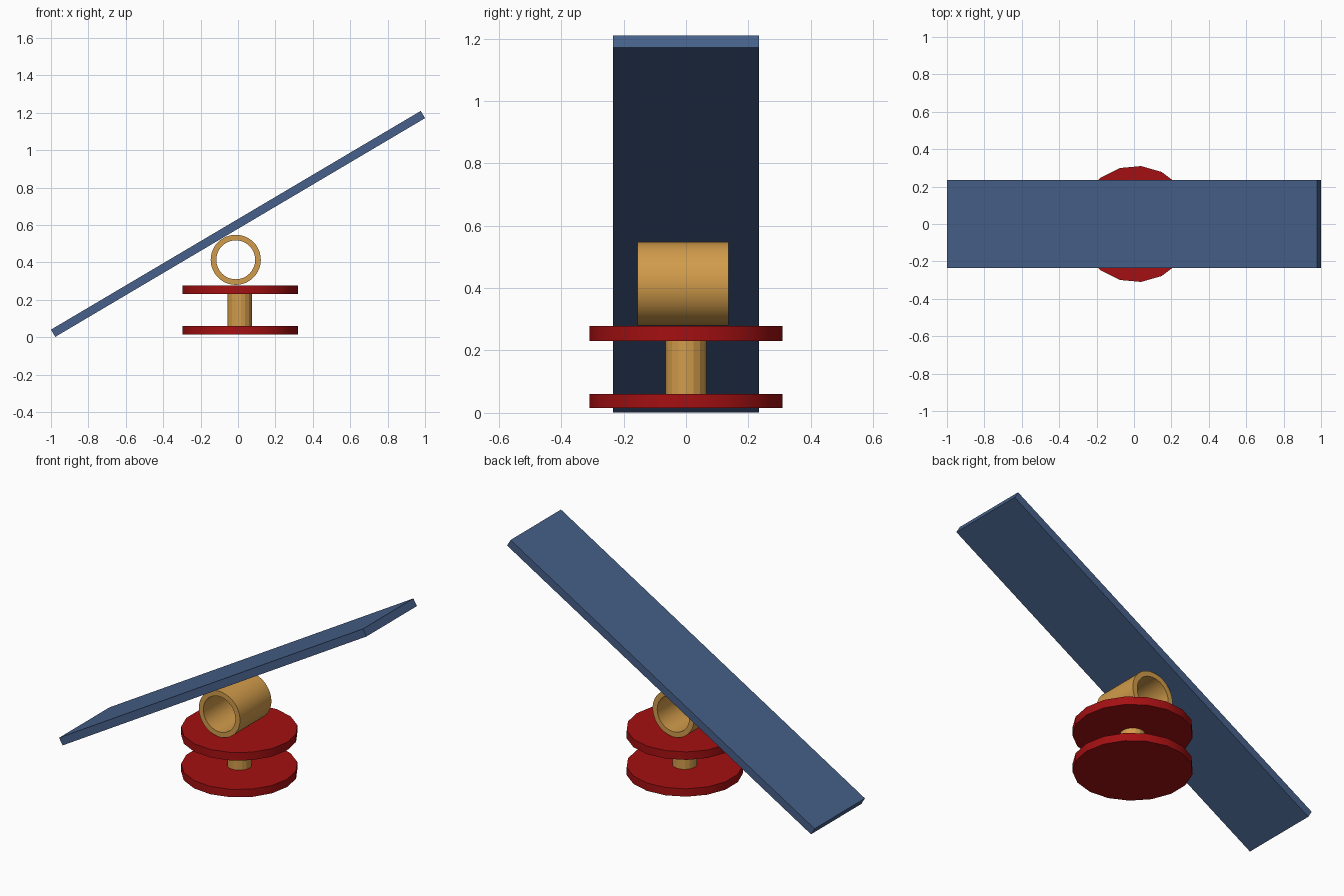
import bpy, bmesh, math
from mathutils import Vector

if "Cube" in bpy.data.objects:
    bpy.data.objects.remove(bpy.data.objects["Cube"])


def material(name, rgb):
    m = bpy.data.materials.new(name)
    m.diffuse_color = (*rgb, 1)
    m.use_nodes = True
    m.node_tree.nodes["Principled BSDF"].inputs["Base Color"].default_value = m.diffuse_color
    return m


blue = material("board blue", (0.062, 0.118, 0.255))
red = material("disc red", (0.37, 0.005, 0.006))
wood = material("light wood", (0.64, 0.33, 0.07))


def prism(name, section, axis_map, mat, smooth):
    """Join matching rings of points; section is a list of (radius, height)."""
    sides, closed, profile = section
    bm = bmesh.new()
    rings = []
    for r, h in profile:
        ring = []
        for i in range(sides):
            a = 2 * math.pi * i / sides
            ring.append(bm.verts.new(axis_map(r * math.cos(a), r * math.sin(a), h)))
        rings.append(ring)
    pairs = list(zip(rings, rings[1:]))
    if closed:
        pairs.append((rings[-1], rings[0]))
    else:
        bm.faces.new(rings[0])
        bm.faces.new(rings[-1])
    for a, b in pairs:
        for i in range(sides):
            j = (i + 1) % sides
            bm.faces.new((a[i], a[j], b[j], b[i]))
    bmesh.ops.recalc_face_normals(bm, faces=bm.faces)
    mesh = bpy.data.meshes.new(name)
    bm.to_mesh(mesh)
    bm.free()
    mesh.materials.append(mat)
    ob = bpy.data.objects.new(name, mesh)
    bpy.context.collection.objects.link(ob)
    if smooth:
        bpy.ops.object.select_all(action='DESELECT')
        ob.select_set(True)
        bpy.context.view_layer.objects.active = ob
        bpy.ops.object.shade_smooth_by_angle(angle=math.radians(30))
    return ob


def upright(u, v, h):
    return Vector((0.009 + u, v, h))


def crosswise(u, v, h):
    return Vector((-0.012 + u, h, 0.414 + v))


# Spool: two discs with a stem between them
for name, z0, z1 in (("lower_disc", 0.015, 0.061), ("upper_disc", 0.231, 0.278)):
    prism(name, (17, False, [(0.311, z0), (0.311, z1)]), upright, red, True)
prism("stem", (17, False, [(0.066, 0.06), (0.066, 0.232)]), upright, wood, False)

# Hollow roller lying across the spool
prism("roller", (48, True, [(0.134, -0.156), (0.134, 0.136), (0.104, 0.136), (0.104, -0.156)]),
      crosswise, wood, True)

# Tilted board
bpy.ops.mesh.primitive_cube_add(size=1, location=(0, 0, 0.606), rotation=(0, -math.radians(30.6), 0))
board = bpy.context.object
board.name = "board"
board.scale = (2.297, 0.468, 0.045)
board.data.materials.append(blue)
